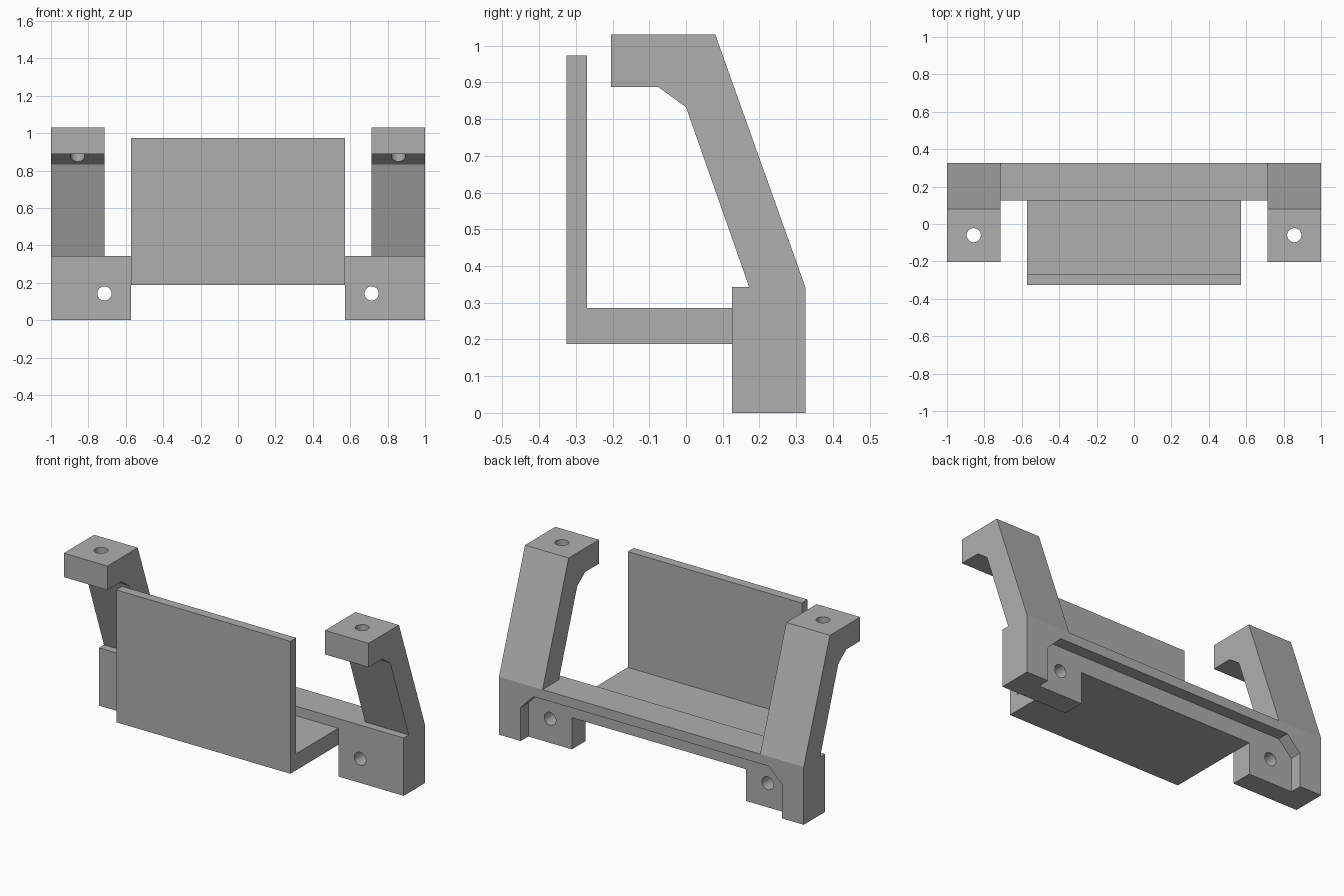
import bpy, bmesh
from mathutils import Vector, Matrix
from math import radians, pi

cube = bpy.data.objects.get("Cube")
if cube:
    bpy.data.objects.remove(cube, do_unlink=True)

grey = bpy.data.materials.new("plain grey")
grey.use_nodes = True
COLOUR = (0.43, 0.43, 0.43, 1)
grey.diffuse_color = COLOUR
grey.node_tree.nodes["Principled BSDF"].inputs["Base Color"].default_value = COLOUR


def finish(bm, name):
    bmesh.ops.recalc_face_normals(bm, faces=bm.faces)
    mesh = bpy.data.meshes.new(name)
    bm.to_mesh(mesh)
    bm.free()
    obj = bpy.data.objects.new(name, mesh)
    bpy.context.collection.objects.link(obj)
    mesh.materials.append(grey)
    return obj


def extrude(name, profile, axis, start, end):
    """Extrude a (y, z) profile along X, or an (x, z) profile along Y."""
    bm = bmesh.new()
    place = (lambda a, b: (start, a, b)) if axis == "X" else (lambda a, b: (a, start, b))
    face = bm.faces.new([bm.verts.new(place(a, b)) for a, b in profile])
    step = Vector((end - start, 0, 0)) if axis == "X" else Vector((0, end - start, 0))
    grown = bmesh.ops.extrude_face_region(bm, geom=[face])["geom"]
    bmesh.ops.translate(bm, vec=step, verts=[v for v in grown if isinstance(v, bmesh.types.BMVert)])
    # The starting face closes the other end of the solid
    if not face.is_valid:
        bmesh.ops.holes_fill(bm, edges=bm.edges)
    return finish(bm, name)


def bore(centre, rotation, depth):
    bm = bmesh.new()
    bmesh.ops.create_cone(bm, cap_ends=True, segments=32, radius1=0.038, radius2=0.038,
                          depth=depth, matrix=Matrix.Translation(centre) @ rotation)
    return finish(bm, "hole_cutter")


def cut(obj, cutters):
    bpy.ops.object.select_all(action="DESELECT")
    bpy.context.view_layer.objects.active = obj
    obj.select_set(True)
    for cutter in cutters:
        cutter.hide_render = True
        mod = obj.modifiers.new("cut", "BOOLEAN")
        mod.operation, mod.solver, mod.object = "DIFFERENCE", "EXACT", cutter
        bpy.ops.object.modifier_apply(modifier=mod.name)
        bpy.data.objects.remove(cutter, do_unlink=True)
    bpy.ops.object.shade_smooth_by_angle(angle=radians(30))


def mirrored(half):
    """Complete a right-hand outline with its reflection."""
    return half + [(-x, z) for x, z in reversed(half)]


FRONT, BACK = 0.125, 0.325
ALONG_Y = Matrix.Rotation(pi / 2, 4, "X")

# Cross rail with its two mounting feet
rail = extrude("rail_with_feet",
               mirrored([(0.571, 0.188), (0.571, 0), (1, 0), (1, 0.343)]), "Y", FRONT, BACK)

# Chamfered rear recess and the two horizontal screw holes
recess = extrude("recess_cutter",
                 mirrored([(0.857, -0.1), (0.857, 0.2), (0.771, 0.286)]), "Y", 0.254, 0.5)
cut(rail, [recess] + [bore((s * 0.714, 0.2, 0.143), ALONG_Y, 0.6) for s in (-1, 1)])

# L-shaped tray: floor and front plate
tray = extrude("tray", [(FRONT, 0.188), (-0.325, 0.188), (-0.325, 0.973), (-0.27, 0.973),
                        (-0.27, 0.286), (FRONT, 0.286)], "X", -0.571, 0.571)

# Sloping arms with overhanging, drilled heads
ARM = [(BACK, 0.343), (0.08, 1.03), (-0.204, 1.03), (-0.204, 0.888),
       (-0.076, 0.888), (0, 0.833), (0.172, 0.343)]
for side, s in (("right", -1), ("left", 1)):
    arm = extrude(side + "_arm", ARM, "X", s * 0.714, s)
    cut(arm, [bore((s * 0.857, -0.06, 0.95), Matrix.Identity(4), 0.4)])
